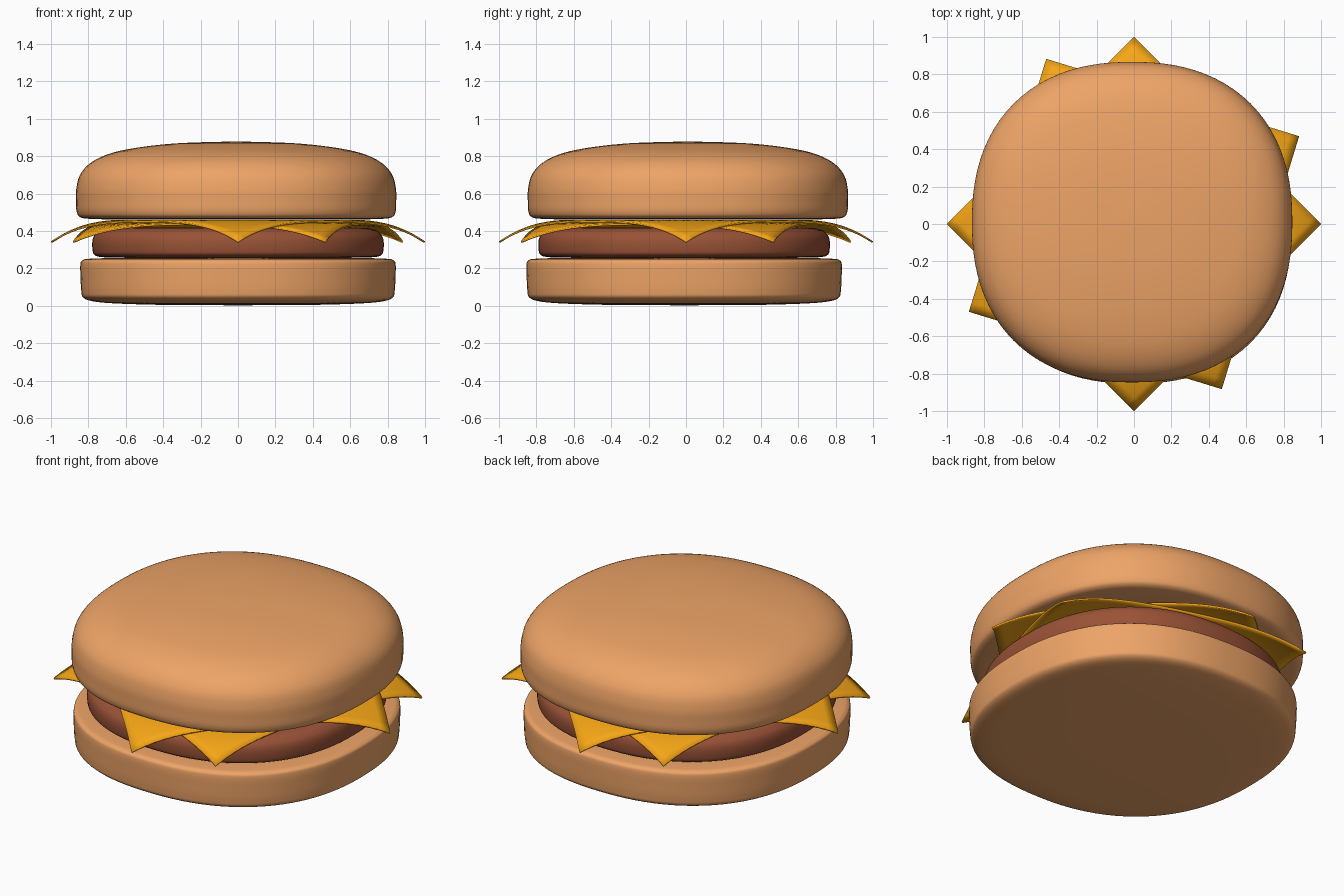
import bpy, bmesh, math
from mathutils import Vector

if "Cube" in bpy.data.objects:
    bpy.data.objects.remove(bpy.data.objects["Cube"])


def material(name, rgb):
    m = bpy.data.materials.new(name)
    m.diffuse_color = (*rgb, 1)
    m.use_nodes = True
    m.node_tree.nodes["Principled BSDF"].inputs["Base Color"].default_value = m.diffuse_color
    return m


def finish(bm, name, mat):
    bmesh.ops.recalc_face_normals(bm, faces=bm.faces)
    mesh = bpy.data.meshes.new(name)
    bm.to_mesh(mesh)
    bm.free()
    ob = bpy.data.objects.new(name, mesh)
    bpy.context.collection.objects.link(ob)
    mesh.materials.append(mat)
    for p in mesh.polygons:
        p.use_smooth = True
    return ob


def smooth_path(pts, steps=5):
    """Catmull-Rom interpolation of an (r, z) profile."""
    p = [Vector(q) for q in pts]
    p = [p[0]] + p + [p[-1]]
    out = []
    for a, b, c, d in zip(p, p[1:], p[2:], p[3:]):
        for i in range(steps):
            t = i / steps
            out.append(0.5 * (2 * b + (c - a) * t + (2 * a - 5 * b + 4 * c - d) * t * t
                              + (3 * b - a - 3 * c + d) * t ** 3))
    return out + [p[-1]]


def round_slab(name, profile, centre, mat, power=2.3, sides=96):
    """Sweep a profile around a slightly squared circle."""
    bm = bmesh.new()
    rings = []
    for r, z in smooth_path(profile):
        ring = []
        for i in range(sides):
            a = math.tau * i / sides
            c, s = math.cos(a), math.sin(a)
            k = r / (abs(c) ** power + abs(s) ** power) ** (1 / power)
            ring.append(bm.verts.new((centre[0] + k * c, centre[1] + k * s, z)))
        rings.append(ring)
    for lo, hi in zip(rings, rings[1:]):
        for i in range(sides):
            j = (i + 1) % sides
            bm.faces.new((lo[i], lo[j], hi[j], hi[i]))
    bm.faces.new(rings[0])
    bm.faces.new(rings[-1])
    return finish(bm, name, mat)


def cheese_slice(name, angle, z, mat, n=28, thick=0.01):
    """Square sheet whose corners (at radius 1) droop over the patty."""
    bm = bmesh.new()
    bmesh.ops.create_grid(bm, x_segments=n, y_segments=n, size=math.sqrt(0.5))
    a = math.radians(angle - 45)
    for v in bm.verts:
        x, y, _ = v.co
        droop = max(0, (math.hypot(x, y) - 0.6) / 0.4) ** 2.4
        v.co = (x * math.cos(a) - y * math.sin(a), x * math.sin(a) + y * math.cos(a),
                z - (z - 0.345) * droop)
    ob = finish(bm, name, mat)
    mod = ob.modifiers.new("thickness", "SOLIDIFY")
    mod.thickness = thick
    mod.offset = -1
    bpy.context.view_layer.objects.active = ob
    ob.select_set(True)
    bpy.ops.object.shade_smooth_by_angle(angle=math.radians(40))
    ob.select_set(False)


bun = material("bun", (0.85, 0.37, 0.135))
meat = material("meat", (0.32, 0.085, 0.037))
cheese = material("cheese", (0.92, 0.38, 0.008))

# Bottom bun: near-flat base, upright wall
round_slab("bottom_bun", [(0.05, 0.003), (0.4, 0.005), (0.66, 0.013), (0.78, 0.025),
                          (0.828, 0.045), (0.838, 0.08), (0.842, 0.15), (0.843, 0.22),
                          (0.832, 0.243), (0.79, 0.252), (0.6, 0.256), (0.05, 0.257)],
           (0.0, -0.01), bun)

# Patty
round_slab("patty", [(0.05, 0.256), (0.6, 0.257), (0.73, 0.261), (0.768, 0.273),
                     (0.778, 0.3), (0.778, 0.35), (0.762, 0.385), (0.72, 0.41),
                     (0.6, 0.418), (0.05, 0.42)], (0.0, -0.01), meat, 2.25)

# Two cheese slices turned against each other
cheese_slice("lower_cheese", 28, 0.446, cheese)
cheese_slice("upper_cheese", 0, 0.46, cheese)

# Top bun: flat underside, domed top
round_slab("top_bun", [(0.05, 0.462), (0.6, 0.462), (0.78, 0.465), (0.835, 0.475),
                       (0.853, 0.505), (0.856, 0.56), (0.854, 0.63), (0.832, 0.705),
                       (0.77, 0.77), (0.66, 0.819), (0.5, 0.85), (0.3, 0.87), (0.05, 0.878)],
           (-0.01, 0.01), bun)
